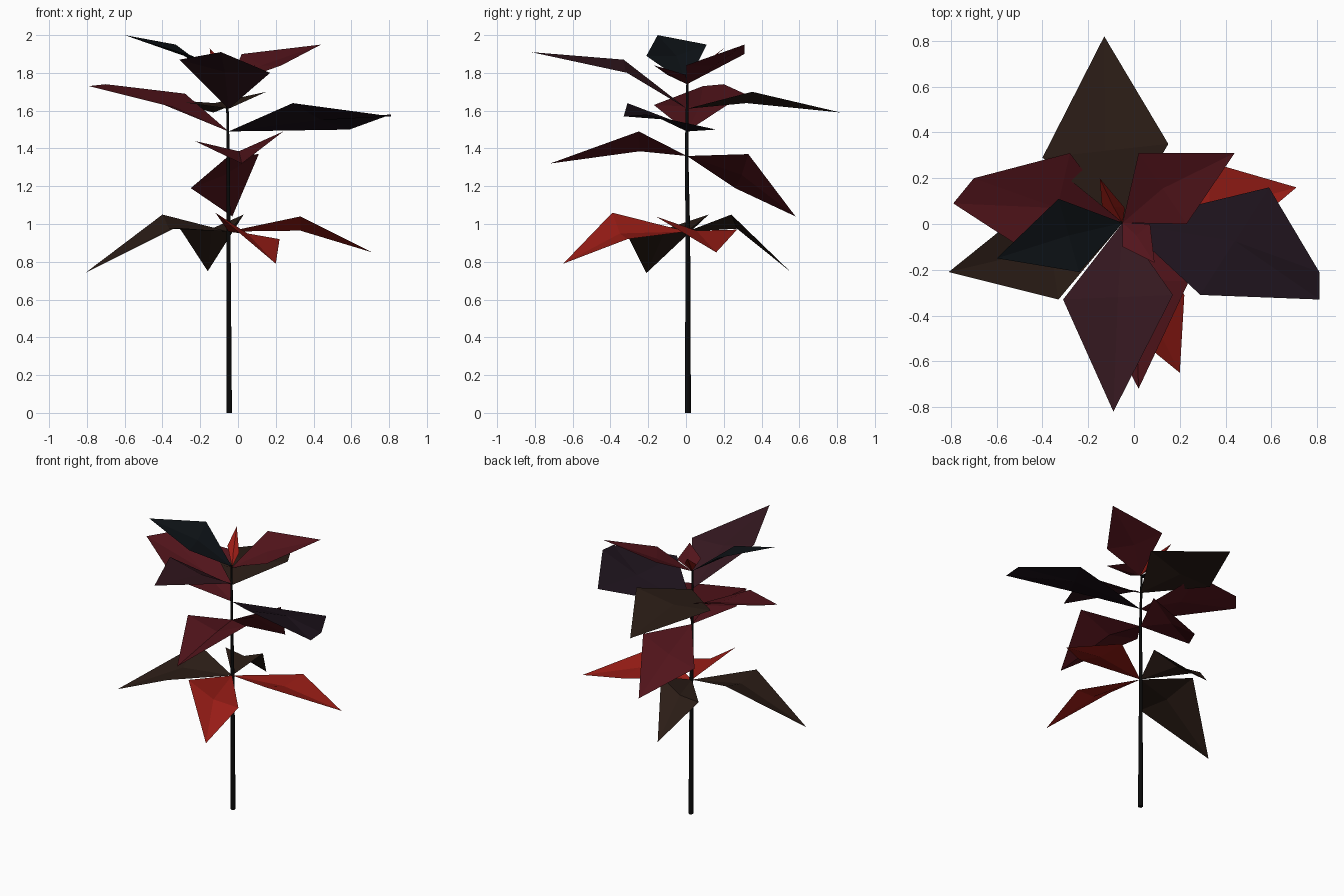
import bpy
from mathutils import Vector

if "Cube" in bpy.data.objects:
    bpy.data.objects.remove(bpy.data.objects["Cube"])


def material(name, rgb):
    m = bpy.data.materials.new(name)
    m.diffuse_color = (*rgb, 1)
    m.use_nodes = True
    m.node_tree.nodes["Principled BSDF"].inputs["Base Color"].default_value = m.diffuse_color
    return m


RED = material("bright_red", (0.32, 0.012, 0.008))
WINE = material("wine_red", (0.085, 0.007, 0.011))
PLUM = material("plum", (0.035, 0.009, 0.014))
BROWN = material("brown", (0.024, 0.012, 0.008))
VIOLET = material("dark_violet", (0.012, 0.006, 0.011))
NIGHT = material("blue_black", (0.004, 0.006, 0.008))
BLACK = material("stem_black", (0.003, 0.003, 0.003))


def add_mesh(name, verts, faces, mat):
    me = bpy.data.meshes.new(name)
    me.from_pydata(verts, [], faces)
    me.materials.append(mat)
    ob = bpy.data.objects.new(name, me)
    bpy.context.collection.objects.link(ob)
    return ob


def leaf(name, mat, base_z, left, right, *tips, drop=0.04):
    """Leaf folded along its midrib: base, two shoulders, pointed or blunt tip."""
    mid = (Vector(left) + Vector(right)) / 2 - Vector((0, 0, drop))
    rim = [(-0.05, 0.005, base_z), left, *tips, right]
    n = len(rim)
    faces = [(i, (i + 1) % n, n) for i in range(n)]
    add_mesh(name, rim + [mid], faces, mat)


# Stem: tapered, slightly bent
curve = bpy.data.curves.new("stem", 'CURVE')
curve.dimensions = '3D'
curve.bevel_depth = 0.016
curve.bevel_resolution = 1
curve.use_fill_caps = True
path = [(-0.046, 0.01, 0, 1), (-0.05, 0.01, 0.95, 0.75),
        (-0.052, 0.003, 1.36, 0.6), (-0.058, 0.008, 1.75, 0.4)]
spline = curve.splines.new('POLY')
spline.points.add(len(path) - 1)
for p, (x, y, z, r) in zip(spline.points, path):
    p.co = (x, y, z, 1)
    p.radius = r
curve.materials.append(BLACK)
bpy.context.collection.objects.link(bpy.data.objects.new("stem", curve))

# Bottom ring of drooping leaves
leaf("bottom_leaf_left", BROWN, 0.96, (-0.40, 0.12, 1.05), (-0.33, -0.33, 0.98), (-0.81, -0.21, 0.74))
leaf("bottom_leaf_right", RED, 0.96, (0.33, -0.16, 1.04), (0.33, 0.27, 0.97), (0.71, 0.16, 0.85))
leaf("bottom_leaf_front", RED, 0.96, (-0.12, -0.39, 1.06), (0.22, -0.31, 0.92), (0.20, -0.65, 0.79))
leaf("bottom_leaf_back", BROWN, 0.96, (0.03, 0.24, 1.05), (-0.31, 0.30, 0.98), (-0.16, 0.55, 0.75))

# Middle pair, front and back
leaf("middle_leaf_front", WINE, 1.36, (-0.23, -0.24, 1.44), (0.24, -0.25, 1.49), (0.02, -0.72, 1.32), drop=0.08)
leaf("middle_leaf_back", WINE, 1.36, (0.11, 0.33, 1.37), (-0.25, 0.26, 1.19), (-0.03, 0.58, 1.04), drop=0.02)

# Blunt-ended pair, left and right
leaf("blunt_leaf_right", VIOLET, 1.49, (0.29, -0.31, 1.64), (0.59, 0.16, 1.50),
     (0.81, -0.33, 1.57), (0.81, -0.21, 1.58), drop=0.02)
leaf("blunt_leaf_left", WINE, 1.49, (-0.28, 0.31, 1.69), (-0.39, -0.17, 1.63),
     (-0.70, 0.20, 1.74), (-0.79, 0.09, 1.73))

# Upper pair, front and back
leaf("upper_leaf_back", BROWN, 1.61, (-0.40, 0.29, 1.66), (0.15, 0.35, 1.70), (-0.13, 0.82, 1.59))
leaf("upper_leaf_front", PLUM, 1.61, (-0.31, -0.33, 1.87), (0.17, -0.31, 1.80), (-0.09, -0.82, 1.91), drop=0.03)

# Crown leaves and young shoots
leaf("crown_leaf_left", NIGHT, 1.74, (-0.33, 0.11, 1.95), (-0.24, -0.21, 1.89), (-0.60, -0.15, 2.0), drop=0.03)
leaf("crown_leaf_right", WINE, 1.74, (0.02, 0.31, 1.90), (0.23, 0.0, 1.84), (0.44, 0.31, 1.95), drop=0.03)
leaf("shoot_back", RED, 1.74, (-0.14, 0.08, 1.84), (-0.04, 0.07, 1.82), (-0.15, 0.20, 1.93), drop=0.02)
leaf("shoot_front", WINE, 1.74, (-0.05, -0.10, 1.79), (0.07, 0.0, 1.79), (0.09, -0.17, 1.84), drop=0.02)
